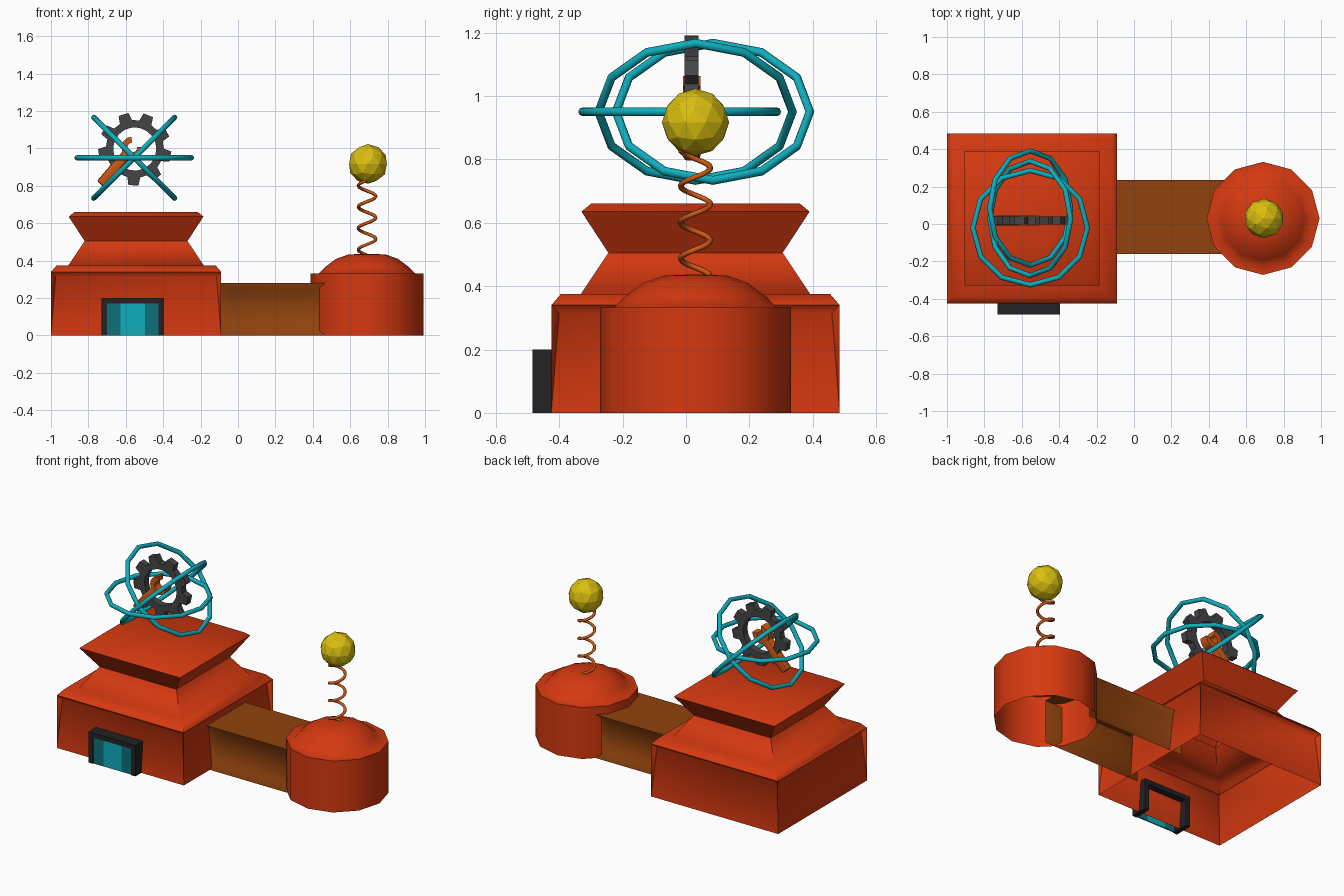
import bpy, bmesh, math
from mathutils import Matrix, Vector

if "Cube" in bpy.data.objects:
    bpy.data.objects.remove(bpy.data.objects["Cube"])


def material(name, r, g, b):
    m = bpy.data.materials.new(name)
    m.use_nodes = True
    m.diffuse_color = (r, g, b, 1)
    node = next(n for n in m.node_tree.nodes if n.type == 'BSDF_PRINCIPLED')
    node.inputs["Base Color"].default_value = (r, g, b, 1)
    node.inputs["Roughness"].default_value = 0.7
    return m


RED = material("red", 0.66, 0.04, 0.005)
BROWN = material("brown", 0.28, 0.055, 0.004)
ORANGE = material("orange", 0.62, 0.10, 0.008)
YELLOW = material("yellow", 0.70, 0.52, 0.005)
TEAL = material("teal", 0.005, 0.42, 0.50)
DARK_TEAL = material("dark teal", 0.005, 0.16, 0.19)
GREY = material("dark grey", 0.06, 0.06, 0.065)
BLACK = material("black", 0.016, 0.016, 0.018)


def finish(bm, name, mat, angle=None):
    """Turn a bmesh into a named, coloured object; angle in degrees smooths it."""
    mesh = bpy.data.meshes.new(name)
    bm.to_mesh(mesh)
    bm.free()
    mesh.materials.append(mat)
    obj = bpy.data.objects.new(name, mesh)
    bpy.context.collection.objects.link(obj)
    if angle:
        bpy.ops.object.select_all(action='DESELECT')
        obj.select_set(True)
        bpy.context.view_layer.objects.active = obj
        bpy.ops.object.shade_smooth_by_angle(angle=math.radians(angle))
    return obj


def lathe(profile, sides, centre, turn=0.0):
    """Stack rings of (radius, z), open below and capped on top."""
    bm = bmesh.new()
    rings = []
    for r, z in profile:
        ring = []
        for i in range(sides):
            a = turn + math.tau * i / sides
            ring.append(bm.verts.new((centre[0] + r * math.cos(a), centre[1] + r * math.sin(a), z)))
        rings.append(ring)
    for low, high in zip(rings, rings[1:]):
        for i in range(sides):
            j = (i + 1) % sides
            bm.faces.new((low[i], low[j], high[j], high[i]))
    bm.faces.new(rings[-1])
    bm.normal_update()
    return bm


def box(bm, low, high):
    low, high = Vector(low), Vector(high)
    place = Matrix.Translation((low + high) / 2) @ Matrix.Diagonal((*(high - low), 1))
    return bmesh.ops.create_cube(bm, size=1, matrix=place)


def plate(outline, thickness, matrix):
    """Extrude a flat strip of quads (inner/outer point pairs) along z."""
    bm = bmesh.new()
    pairs = [[bm.verts.new((*p, -thickness / 2)) for p in pair] for pair in outline]
    faces = [bm.faces.new((a[0], a[1], b[1], b[0])) for a, b in zip(pairs, pairs[1:])]
    bmesh.ops.remove_doubles(bm, verts=bm.verts[:], dist=0.0001)
    grown = bmesh.ops.extrude_face_region(bm, geom=bm.faces[:], use_keep_orig=True)
    top = [v for v in grown["geom"] if isinstance(v, bmesh.types.BMVert)]
    bmesh.ops.translate(bm, verts=top, vec=(0, 0, thickness))
    bmesh.ops.recalc_face_normals(bm, faces=bm.faces[:])
    bmesh.ops.transform(bm, matrix=matrix, verts=bm.verts[:])
    return bm


def polar(r, a):
    return (r * math.cos(a), r * math.sin(a))


# Main building: hollow square shell with a pinched neck and sunken walls
halves = [(0.455, 0), (0.455, 0.34), (0.425, 0.375), (0.362, 0.375),
          (0.275, 0.505), (0.36, 0.635), (0.33, 0.66)]
bm = lathe([(h * math.sqrt(2), z) for h, z in halves], 4, (-0.545, 0.03), math.pi / 4)
walls = [f for f in bm.faces if abs(f.normal.z) < 0.01]
corners = [v for v in bm.verts if v.co.z < 0.01]
bmesh.ops.inset_individual(bm, faces=walls, thickness=0.035, depth=-0.025)
weld = {}
for f in walls:
    for v in f.verts:
        if v.co.z < 0.1:
            weld[v] = min(corners, key=lambda c: (c.co - v.co).length)
bmesh.ops.weld_verts(bm, targetmap=weld)
finish(bm, "main_building", RED, 60)

# Bridge: hollow below and at the ends, sunken panel on each side
bm = bmesh.new()
box(bm, (-0.16, -0.16, 0), (0.53, 0.235, 0.28))
bm.normal_update()
gone = [f for f in bm.faces if f.normal.z < -0.5 or abs(f.normal.x) > 0.5]
bmesh.ops.delete(bm, geom=gone, context='FACES')
sides = [f for f in bm.faces if abs(f.normal.y) > 0.5]
bmesh.ops.inset_individual(bm, faces=sides, thickness=0.045, depth=-0.04)
for f in sides:
    for v in f.verts:
        v.co.x += 0.085 if v.co.x < 0.18 else -0.085
finish(bm, "bridge", BROWN, 120)

# Round tower with a low dome
TOWER = (0.69, 0.03)
finish(lathe([(0.302, 0), (0.302, 0.332), (0.257, 0.332), (0.225, 0.365),
              (0.165, 0.41), (0.1, 0.433), (0.03, 0.436)], 12, TOWER),
       "round_tower", RED, 50)

# Spring: helix curve with a round section
curve = bpy.data.curves.new("spring", 'CURVE')
curve.dimensions = '3D'
curve.bevel_depth = 0.009
curve.bevel_resolution = 1
curve.use_fill_caps = True
steps, turns = 64, 3.5
spline = curve.splines.new('POLY')
spline.points.add(steps)
for i, p in enumerate(spline.points):
    t = i / steps
    x, y = polar(0.047, math.tau * turns * t + math.pi / 2)
    p.co = (TOWER[0] + x, TOWER[1] + y, 0.43 + 0.4 * t, 1)
curve.materials.append(ORANGE)
bpy.context.collection.objects.link(bpy.data.objects.new("spring", curve))

# Ball on the spring
bm = bmesh.new()
bmesh.ops.create_icosphere(bm, subdivisions=2, radius=0.106,
                           matrix=Matrix.Translation((0.695, 0.03, 0.917)))
finish(bm, "ball", YELLOW)

# Three crossing rings, each turned about the y axis
for name, tilt, y in (("level_ring", 0, -0.02), ("rising_ring", -45, 0.03), ("falling_ring", 45, 0.085)):
    bpy.ops.mesh.primitive_torus_add(major_segments=12, minor_segments=8,
                                     major_radius=0.306, minor_radius=0.014,
                                     location=(-0.555, y, 0.95),
                                     rotation=(0, math.radians(tilt), 0))
    ring = bpy.context.object
    ring.name = name
    ring.data.materials.append(TEAL)
    bpy.ops.object.shade_smooth_by_angle(angle=math.radians(50))

# Gear: toothed outline around a round hole, standing upright
UPRIGHT = Matrix.Rotation(math.pi / 2, 4, 'X')
teeth = 9
outline = []
for k in range(teeth + 1):
    for offset, r in ((-0.32, 0.155), (-0.2, 0.196), (0.2, 0.196), (0.32, 0.155)):
        a = math.radians(68) + math.tau * (k + offset) / teeth
        outline.append((polar(0.115, a), polar(r, a)))
outline = outline[:teeth * 4 + 1]
finish(plate(outline, 0.044, Matrix.Translation((-0.552, 0.018, 0.997)) @ UPRIGHT),
       "gear", GREY, 35)

# Wrench: open jaw plus a handle
WRENCH = (Matrix.Translation((-0.565, 0.018, 1.005)) @ UPRIGHT
          @ Matrix.Rotation(math.radians(49), 4, 'Z'))
jaw = []
for i in range(13):
    a = math.radians(45 + 22.5 * i)
    jaw.append((polar(0.026, a), polar(0.058, a)))
finish(plate(jaw, 0.054, WRENCH), "wrench_jaw", ORANGE, 35)
bm = bmesh.new()
box(bm, (-0.26, -0.026, -0.027), (-0.035, 0.026, 0.027))
bmesh.ops.bevel(bm, geom=bm.edges[:], offset=0.012, segments=2, affect='EDGES', profile=0.5)
bmesh.ops.transform(bm, matrix=WRENCH, verts=bm.verts[:])
finish(bm, "wrench_handle", ORANGE, 40)

# Door frame and glass panes
bm = bmesh.new()
box(bm, (-0.73, -0.485, 0), (-0.7, -0.37, 0.2))
box(bm, (-0.425, -0.485, 0), (-0.395, -0.37, 0.2))
box(bm, (-0.7, -0.485, 0.17), (-0.425, -0.37, 0.2))
finish(bm, "door_frame", BLACK)
for name, x0, x1, mat in (("right_pane", -0.7, -0.628, DARK_TEAL),
                          ("middle_pane", -0.628, -0.497, TEAL),
                          ("left_pane", -0.497, -0.425, DARK_TEAL)):
    bm = bmesh.new()
    box(bm, (x0, -0.479, 0), (x1, -0.471, 0.17))
    finish(bm, name, mat)
